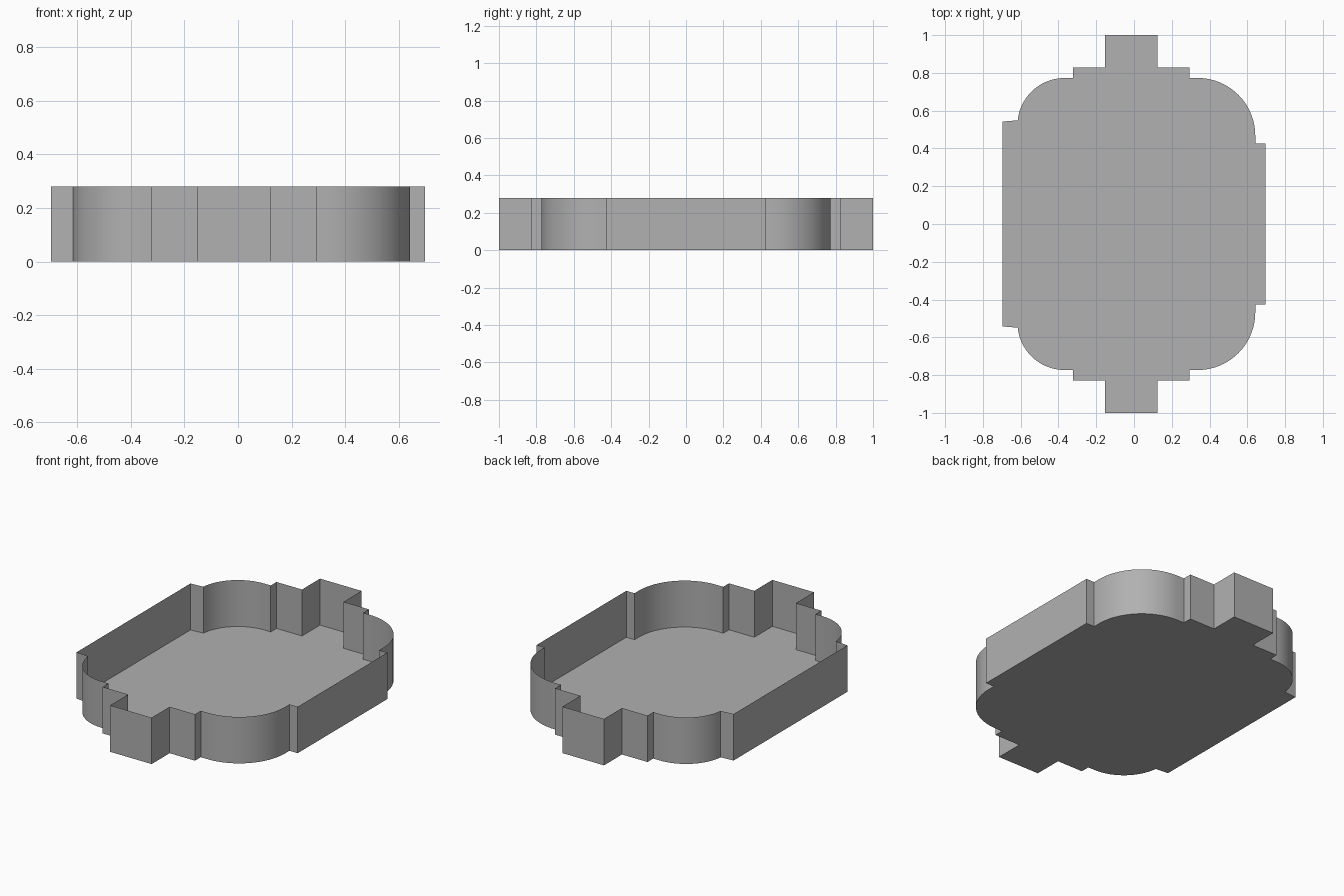
import bpy, bmesh
from math import sin, cos, radians

if "Cube" in bpy.data.objects:
    bpy.data.objects.remove(bpy.data.objects["Cube"])

HEIGHT = 0.28


def arc(cx, cy, r, a0, a1, n=20):
    """Points on a circle from angle a0 to a1, in degrees."""
    steps = [radians(a0 + (a1 - a0) * i / n) for i in range(n + 1)]
    return [(cx + r * cos(a), cy + r * sin(a)) for a in steps]


# Back half of the outline, from the right side round to the left
half = [(0.697, 0.427), (0.642, 0.427)]
half += arc(0.337, 0.468, 0.305, 0, 90)
half += [(0.293, 0.773), (0.293, 0.828), (0.124, 0.828), (0.124, 1.0),
         (-0.153, 1.0), (-0.153, 0.828), (-0.323, 0.828), (-0.323, 0.773)]
half += arc(-0.367, 0.523, 0.25, 90, 174)
half += [(-0.697, 0.542)]

# Mirror for the front half
outline = half + [(x, -y) for x, y in reversed(half)]

# Tray: flat floor with thin upright walls and an open top
bm = bmesh.new()
low = [bm.verts.new((x, y, 0)) for x, y in outline]
high = [bm.verts.new((x, y, HEIGHT)) for x, y in outline]
bm.faces.new(low[::-1])
for i in range(len(low)):
    j = (i + 1) % len(low)
    bm.faces.new((low[i], low[j], high[j], high[i]))

mesh = bpy.data.meshes.new("tray")
bm.to_mesh(mesh)
bm.free()
tray = bpy.data.objects.new("tray", mesh)
bpy.context.collection.objects.link(tray)

# Dark grey finish
grey = bpy.data.materials.new("dark_grey")
grey.diffuse_color = (0.44, 0.44, 0.44, 1)
grey.use_nodes = True
grey.node_tree.nodes["Principled BSDF"].inputs["Base Color"].default_value = grey.diffuse_color
mesh.materials.append(grey)

# Smooth round corners, sharp steps
bpy.context.view_layer.objects.active = tray
tray.select_set(True)
bpy.ops.object.shade_smooth_by_angle(angle=radians(30))
